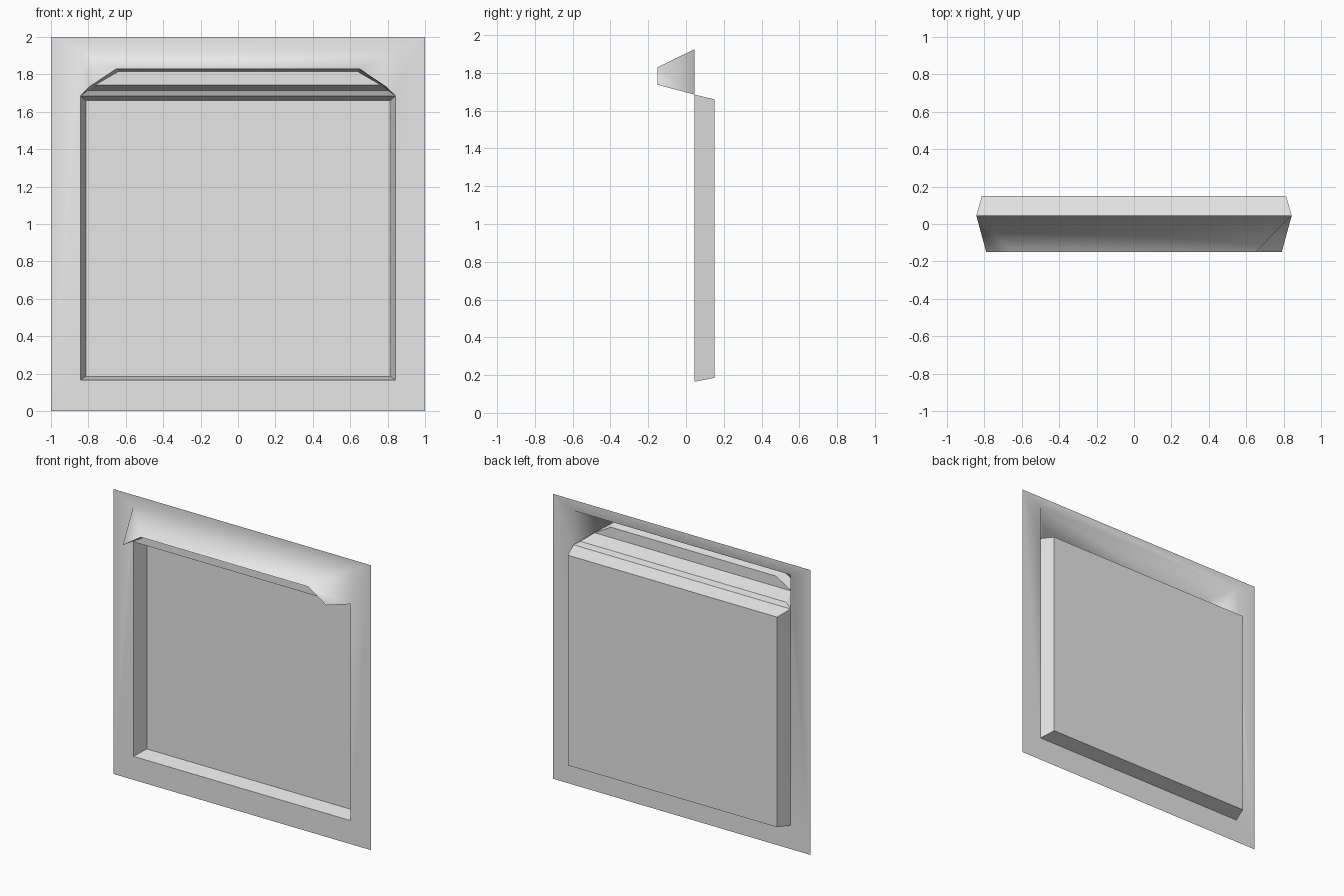
import bpy
import bmesh

cube = bpy.data.objects.get("Cube")
if cube:
    bpy.data.objects.remove(cube, do_unlink=True)

# One plain grey for everything
grey = bpy.data.materials.new("light_grey")
grey.use_nodes = True
GREY = (0.8, 0.8, 0.8, 1.0)
grey.diffuse_color = GREY
grey.node_tree.nodes["Principled BSDF"].inputs["Base Color"].default_value = GREY


def pair(half, y, z):
    """Left and right mirrored points."""
    return [(-half, y, z), (half, y, z)]


def ring(low, high):
    """Four-sided loop, counter-clockwise seen from the front."""
    return low + high[::-1]


def bridge(outer, inner):
    """Quads that join two loops of equal length."""
    n = len(outer)
    return [(outer[i], outer[(i + 1) % n], inner[(i + 1) % n], inner[i]) for i in range(n)]


def build(name, faces, smooth=False):
    """Object from polygons, with shared corners welded."""
    bm = bmesh.new()
    verts = {}
    for face in faces:
        for p in face:
            if p not in verts:
                verts[p] = bm.verts.new(p)
        bm.faces.new([verts[p] for p in face]).smooth = smooth
    mesh = bpy.data.meshes.new(name)
    bm.to_mesh(mesh)
    bm.free()
    mesh.materials.append(grey)
    obj = bpy.data.objects.new(name, mesh)
    bpy.context.collection.objects.link(obj)
    return obj


WALL_Y, FRONT_Y, BACK_Y = 0.045, -0.15, 0.15

# Key edges, each a left and right point
base, top = pair(1, WALL_Y, 0), pair(1, WALL_Y, 2)
sill = pair(0.843, WALL_Y, 0.165)
eave = pair(0.843, WALL_Y, 1.685)
crest = pair(0.843, WALL_Y, 1.925)
lip_low = pair(0.79, FRONT_Y, 1.737)
lip_high = pair(0.65, FRONT_Y, 1.83)

# Flat wall around the opening, flowing into the projecting hood
wall = [
    (base[0], base[1], sill[1], sill[0]),
    (base[1], top[1], crest[1], eave[1], sill[1]),
    (top[1], top[0], crest[0], crest[1]),
    (top[0], base[0], sill[0], eave[0], crest[0]),
]
hood = [
    (lip_high[0], lip_high[1], crest[1], crest[0]),
    (eave[1], crest[1], lip_high[1], lip_low[1]),
    (crest[0], eave[0], lip_low[0], lip_high[0]),
]
build("wall_and_hood", wall + hood, smooth=True)

# Tapered window recess with its back panel
panel = ring(pair(0.813, BACK_Y, 0.185), pair(0.813, BACK_Y, 1.66))
build("window_recess", bridge(ring(sill, eave), panel) + [panel])

# Shallow recess in the hood's underside and front
soffit = pair(0.80, 0.03, 1.715)
bend = pair(0.765, -0.08, 1.742)
head = pair(0.64, -0.08, 1.815)


def vent_loop(rear, mid, upper):
    return [rear[0], rear[1], mid[1], upper[1], upper[0], mid[0]]


vent = bridge(vent_loop(eave, lip_low, lip_high), vent_loop(soffit, bend, head))
vent += [ring(soffit, bend), ring(bend, head)]
build("hood_recess", vent)
